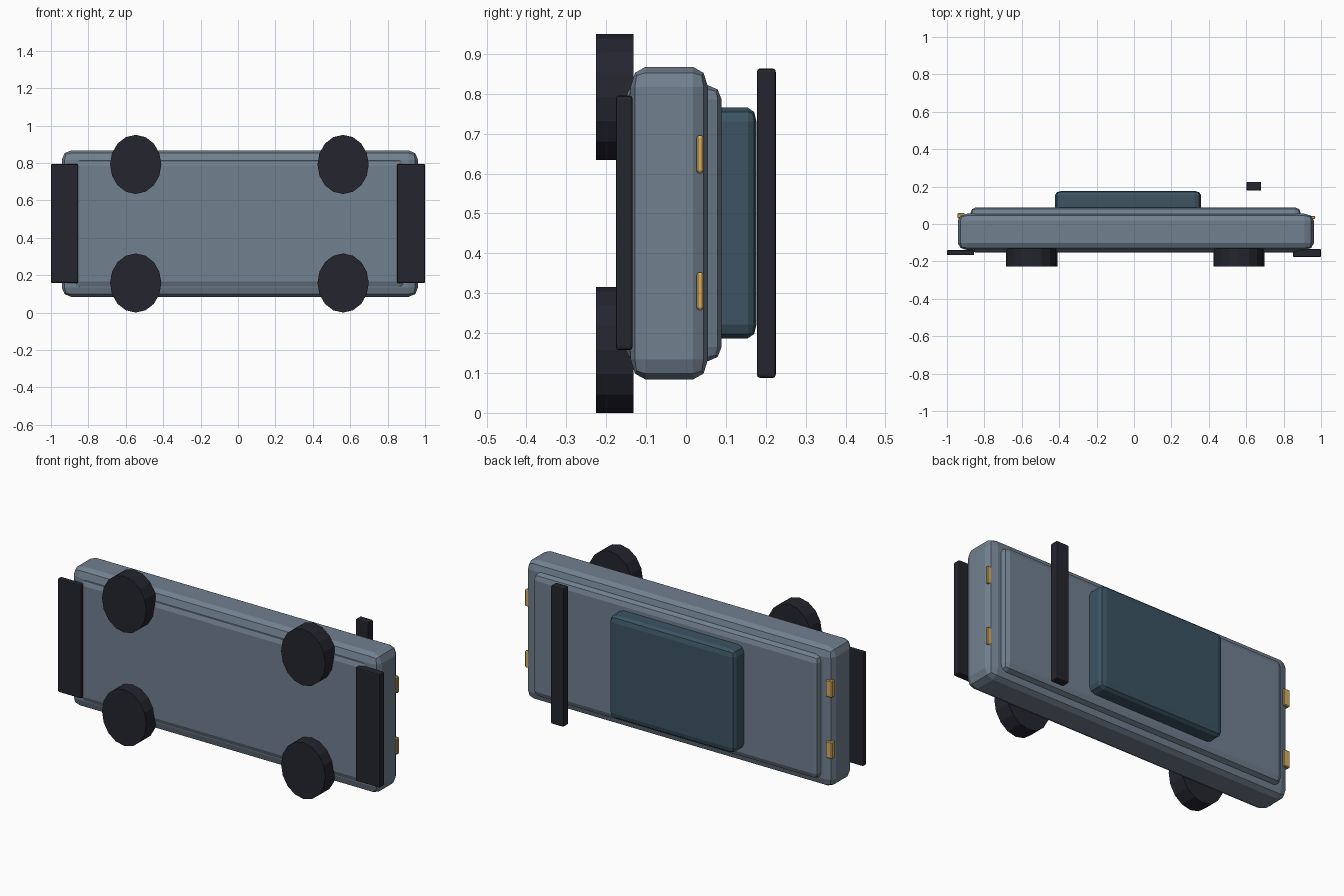
import bpy, bmesh, math
from mathutils import Matrix, Vector

if "Cube" in bpy.data.objects:
    bpy.data.objects.remove(bpy.data.objects["Cube"])


def material(name, rgb):
    m = bpy.data.materials.new(name)
    m.diffuse_color = (*rgb, 1)
    m.use_nodes = True
    m.node_tree.nodes["Principled BSDF"].inputs["Base Color"].default_value = m.diffuse_color
    return m


BODY = material("slate_paint", (0.165, 0.215, 0.275))
DARK = material("black_rubber", (0.018, 0.018, 0.029))
GLASS = material("teal_glass", (0.045, 0.088, 0.122))
LAMP = material("amber_lamp", (0.68, 0.42, 0.12))


def finish(bm, name, mat):
    mesh = bpy.data.meshes.new(name)
    bm.to_mesh(mesh)
    bm.free()
    mesh.materials.append(mat)
    obj = bpy.data.objects.new(name, mesh)
    bpy.context.collection.objects.link(obj)
    return obj


def box(name, xs, ys, zs, mat, bevel, segments=2):
    """Bevelled box between limits; the bevel width may differ per axis."""
    lo, hi = (Vector(v) for v in zip(xs, ys, zs))
    size, centre = hi - lo, (hi + lo) / 2
    bm = bmesh.new()
    bmesh.ops.create_cube(bm, size=1)
    bmesh.ops.scale(bm, verts=bm.verts, vec=[s / b for s, b in zip(size, bevel)])
    bmesh.ops.bevel(bm, geom=bm.edges[:], offset=1, segments=segments,
                    profile=0.5, affect='EDGES')
    bmesh.ops.scale(bm, verts=bm.verts, vec=bevel)
    bmesh.ops.translate(bm, verts=bm.verts, vec=centre)
    return finish(bm, name, mat)


def wheel(name, x, z):
    """Slightly oval wheel with its axle along y."""
    bm = bmesh.new()
    bmesh.ops.create_cone(bm, cap_ends=True, segments=16,
                          radius1=1, radius2=1, depth=0.095)
    bmesh.ops.rotate(bm, verts=bm.verts, matrix=Matrix.Rotation(math.pi / 2, 3, 'X'))
    bmesh.ops.scale(bm, verts=bm.verts, vec=(0.137, 1, 0.158))
    bmesh.ops.translate(bm, verts=bm.verts, vec=(x, -0.1785, z))
    return finish(bm, name, DARK)


# Main hull, and the longer-in-depth inner slab that shows on both faces
box("body", (-0.942, 0.962), (-0.139, 0.055), (0.084, 0.867), BODY,
    (0.05, 0.037, 0.05))
box("deck_slab", (-0.875, 0.892), (-0.153, 0.089), (0.13, 0.821), BODY,
    (0.03, 0.033, 0.035))

# Cabin
box("cabin", (-0.422, 0.358), (0.03, 0.177), (0.187, 0.765), GLASS,
    (0.035, 0.022, 0.035))

# Rear wing bar and the two bumper plates
box("wing_bar", (0.602, 0.68), (0.178, 0.225), (0.088, 0.863), DARK,
    (0.006, 0.006, 0.008))
box("left_bumper", (-1.0, -0.855), (-0.167, -0.139), (0.158, 0.795), DARK,
    (0.006, 0.005, 0.008))
box("right_bumper", (0.85, 1.0), (-0.176, -0.134), (0.158, 0.795), DARK,
    (0.006, 0.006, 0.008))

# Wheels and lamps, repeated for the lower and upper flank
for flank, wheel_z, lamp_z in (("lower", 0.158, 0.305), ("upper", 0.792, 0.648)):
    for end, x in (("left", -0.547), ("right", 0.562)):
        wheel(f"{flank}_{end}_wheel", x, wheel_z)
    zs = (lamp_z - 0.047, lamp_z + 0.047)
    box(f"{flank}_left_lamp", (-0.944, -0.905), (0.03, 0.058), zs, LAMP,
        (0.004, 0.004, 0.004), 1)
    box(f"{flank}_right_lamp", (0.935, 0.968), (0.026, 0.044), zs, LAMP,
        (0.004, 0.004, 0.006), 1)
